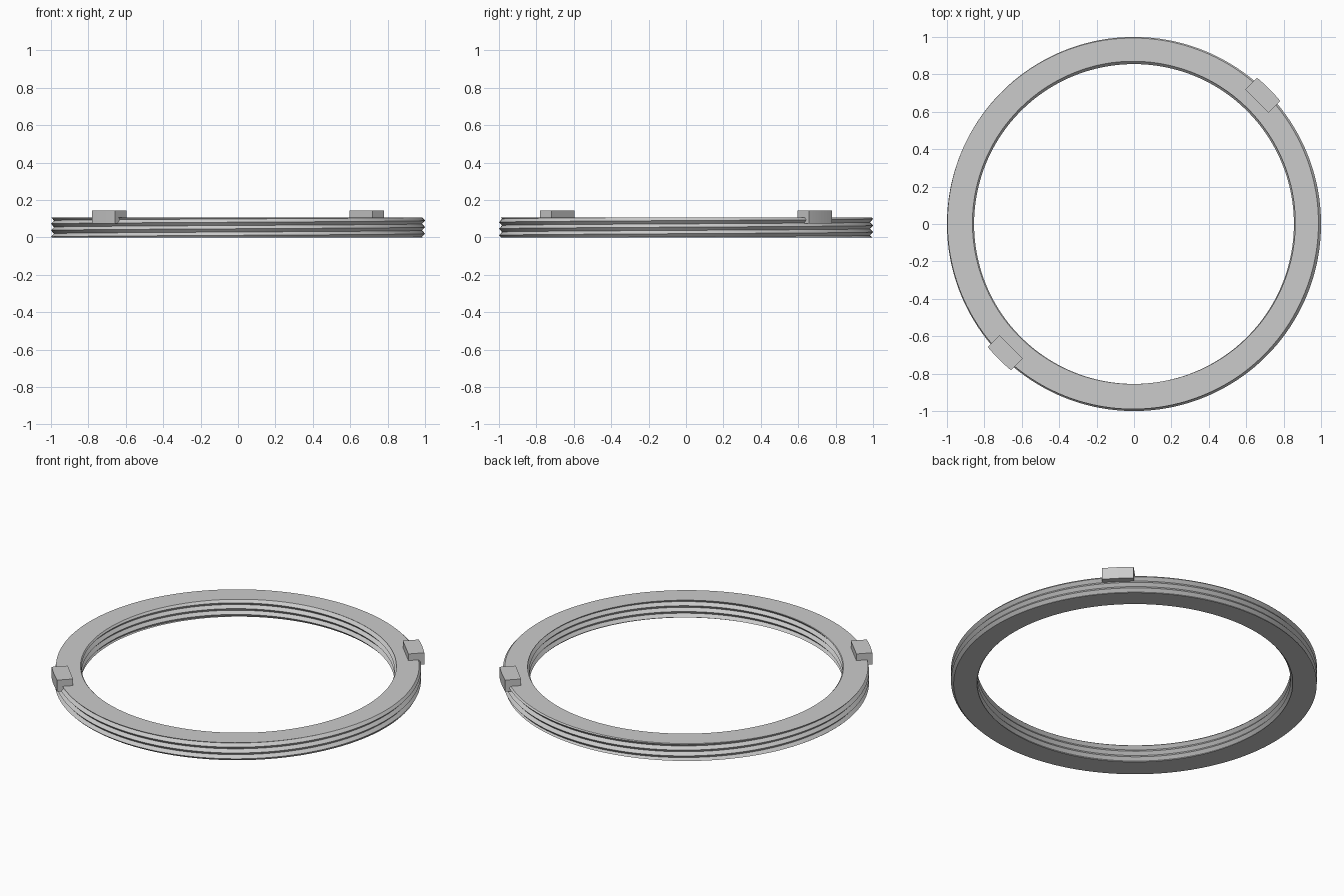
import bpy, bmesh
from math import pi, sin, cos, sqrt, radians
from mathutils import Matrix

if "Cube" in bpy.data.objects:
    bpy.data.objects.remove(bpy.data.objects["Cube"], do_unlink=True)

HEIGHT, PITCH, DEPTH, STEPS = 0.105, 0.035, 0.016, 180

grey = bpy.data.materials.new("plain grey")
grey.use_nodes = True
grey.diffuse_color = (0.6, 0.6, 0.6, 1)
grey.node_tree.nodes["Principled BSDF"].inputs["Base Color"].default_value = grey.diffuse_color


def finish(bm, name):
    bmesh.ops.recalc_face_normals(bm, faces=bm.faces)
    mesh = bpy.data.meshes.new(name)
    bm.to_mesh(mesh)
    bm.free()
    mesh.materials.append(grey)
    obj = bpy.data.objects.new(name, mesh)
    bpy.context.collection.objects.link(obj)
    return obj


def thread_wall(bm, crest, root, phase):
    """Helical V thread, taller than the ring, trimmed afterwards."""
    rows = 2 * (int(HEIGHT / PITCH) + 5)
    cols = []
    for i in range(STEPS):
        a = 2 * pi * i / STEPS
        lift = PITCH * (i / STEPS - 2 - phase / 360)
        col = []
        for k in range(rows):
            r = root if k % 2 else crest
            col.append(bm.verts.new((r * cos(a), r * sin(a), lift + PITCH * k / 2)))
        cols.append(col)
    for i in range(STEPS):
        # the last column joins the first one pitch higher
        shift = 2 if i == STEPS - 1 else 0
        near, far = cols[i], cols[(i + 1) % STEPS]
        for k in range(rows - 1 - shift):
            bm.faces.new((near[k], far[k + shift], far[k + 1 + shift], near[k + 1]))


# Ring threaded inside and outside
bm = bmesh.new()
thread_wall(bm, 1.0, 1.0 - DEPTH, 155)
thread_wall(bm, 0.855, 0.855 + DEPTH, 280)
for z, up in ((0, -1), (HEIGHT, 1)):
    bmesh.ops.bisect_plane(bm, geom=bm.verts[:] + bm.edges[:] + bm.faces[:], dist=1e-6,
                           plane_co=(0, 0, z), plane_no=(0, 0, up), clear_outer=True)
# Flat top and bottom faces
for z in (0, HEIGHT):
    rim = [e for e in bm.edges if e.is_boundary and all(abs(v.co.z - z) < 1e-5 for v in e.verts)]
    bmesh.ops.triangle_fill(bm, edges=rim, use_beauty=True, normal=(0, 0, 1))
ring = finish(bm, "threaded_ring")
bpy.context.view_layer.objects.active = ring
ring.select_set(True)
bpy.ops.object.shade_smooth_by_angle(angle=radians(25))
ring.select_set(False)


# Two grip tabs with a straight inner face and a curved outer face
def tab(name, angle):
    half, inner, outer, n = 0.087, 0.93, 1.022, 8
    outline = [(inner, half), (inner, -half)]
    for i in range(n + 1):
        y = half * (2 * i / n - 1)
        outline.append((sqrt(outer * outer - y * y), y))
    bm = bmesh.new()
    base = bm.faces.new([bm.verts.new((x, y, 0.075)) for x, y in outline])
    top = bmesh.ops.extrude_face_region(bm, geom=[base])
    bmesh.ops.translate(bm, vec=(0, 0, 0.07),
                        verts=[g for g in top["geom"] if isinstance(g, bmesh.types.BMVert)])
    bmesh.ops.rotate(bm, verts=bm.verts, matrix=Matrix.Rotation(radians(angle), 3, "Z"))
    return finish(bm, name)


tab("back_left_tab", 45)
tab("front_right_tab", 225)
